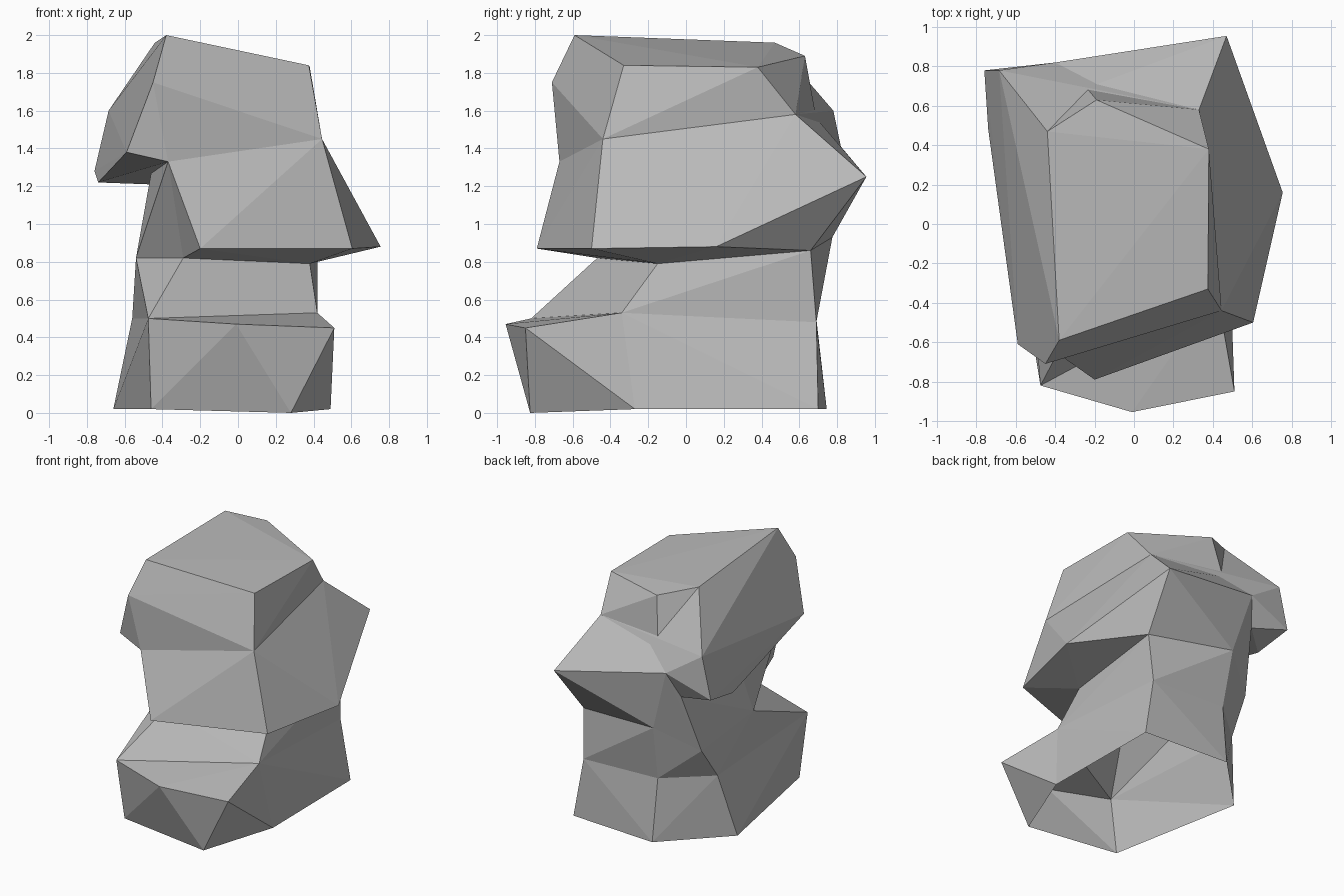
import bpy, bmesh

if "Cube" in bpy.data.objects:
    bpy.data.objects.remove(bpy.data.objects["Cube"])

# Corner rings of the boulder, from the ground upwards
foot = [(-.46, -.74, .02), (.28, -.825, 0), (.49, -.27, .02),
        (.48, .70, .02), (-.23, .745, .02), (-.66, .31, .02)]
ledge = [(-.475, -.82, .50), (-.01, -.955, .47), (.51, -.85, .45),
         (.42, -.34, .53), (.40, .69, .48), (-.24, .69, .50), (-.56, .41, .50)]
neck = [(-.29, -.47, .82), (.38, -.15, .79), (.42, .66, .86),
        (-.26, .775, .93), (-.54, -.06, .82), (-.54, .58, .75)]
skirt = [(-.20, -.79, .87), (.605, -.50, .87), (.755, .16, .88)]
cave = [(-.46, .05, 1.27), (-.47, .73, 1.21)]
overhang = [(-.59, -.61, 1.38), (-.74, .48, 1.22), (-.76, .78, 1.28), (-.685, .78, 1.60)]
brow = [(-.37, -.67, 1.33), (.445, -.44, 1.45), (.47, .955, 1.25), (-.40, .82, 1.41)]
shoulder = [(.33, .58, 1.58), (-.24, .69, 1.56)]
crown = [(-.45, -.71, 1.75), (-.38, -.59, 2.0), (.375, -.33, 1.84),
         (.38, .38, 1.83), (-.44, .47, 1.96)]
knob = [(-.19, .63, 1.89)]


def chunk(name, *rings):
    """Faceted stone block stretched over the given corner rings."""
    bm = bmesh.new()
    for p in {p for ring in rings for p in ring}:
        bm.verts.new(p)
    hull = bmesh.ops.convex_hull(bm, input=bm.verts)
    loose = {v for v in hull["geom_interior"] + hull["geom_unused"]
             if isinstance(v, bmesh.types.BMVert)}
    bmesh.ops.delete(bm, geom=list(loose), context='VERTS')
    bmesh.ops.recalc_face_normals(bm, faces=bm.faces)
    me = bpy.data.meshes.new(name)
    bm.to_mesh(me)
    bm.free()
    ob = bpy.data.objects.new(name, me)
    bpy.context.collection.objects.link(ob)
    return ob


boulder = chunk("boulder", foot, ledge[:2] + ledge[3:])
parts = [
    chunk("front_ledge", foot[:3], ledge[:4]),
    chunk("waist", ledge[:1] + ledge[3:], neck),
    chunk("recess", neck, cave, brow[:1] + brow[3:]),
    chunk("middle", neck[:4], skirt, brow, shoulder),
    chunk("top", brow[:2] + brow[3:], cave, overhang, shoulder, crown),
    chunk("back_knob", knob, shoulder, crown[3:]),
]

# Fuse the blocks into one outer skin
for part in parts:
    mod = boulder.modifiers.new(part.name, 'BOOLEAN')
    mod.operation = 'UNION'
    mod.solver = 'MANIFOLD'
    mod.object = part
graph = bpy.context.evaluated_depsgraph_get()
skin = bpy.data.meshes.new_from_object(boulder.evaluated_get(graph))
boulder.modifiers.clear()
boulder.data = skin
for part in parts:
    bpy.data.objects.remove(part)

# The boulder is a shell, open underneath
bm = bmesh.new()
bm.from_mesh(skin)
bmesh.ops.remove_doubles(bm, verts=bm.verts, dist=.003)
bm.normal_update()
under = [f for f in bm.faces if f.normal.z < -.9 and f.calc_center_median().z < .05]
bmesh.ops.delete(bm, geom=under, context='FACES')
bm.to_mesh(skin)
bm.free()

stone = bpy.data.materials.new("grey stone")
stone.diffuse_color = (.5, .5, .5, 1)
stone.use_nodes = True
stone.node_tree.nodes["Principled BSDF"].inputs["Base Color"].default_value = stone.diffuse_color
skin.materials.clear()
skin.materials.append(stone)
for f in skin.polygons:
    f.material_index = 0
